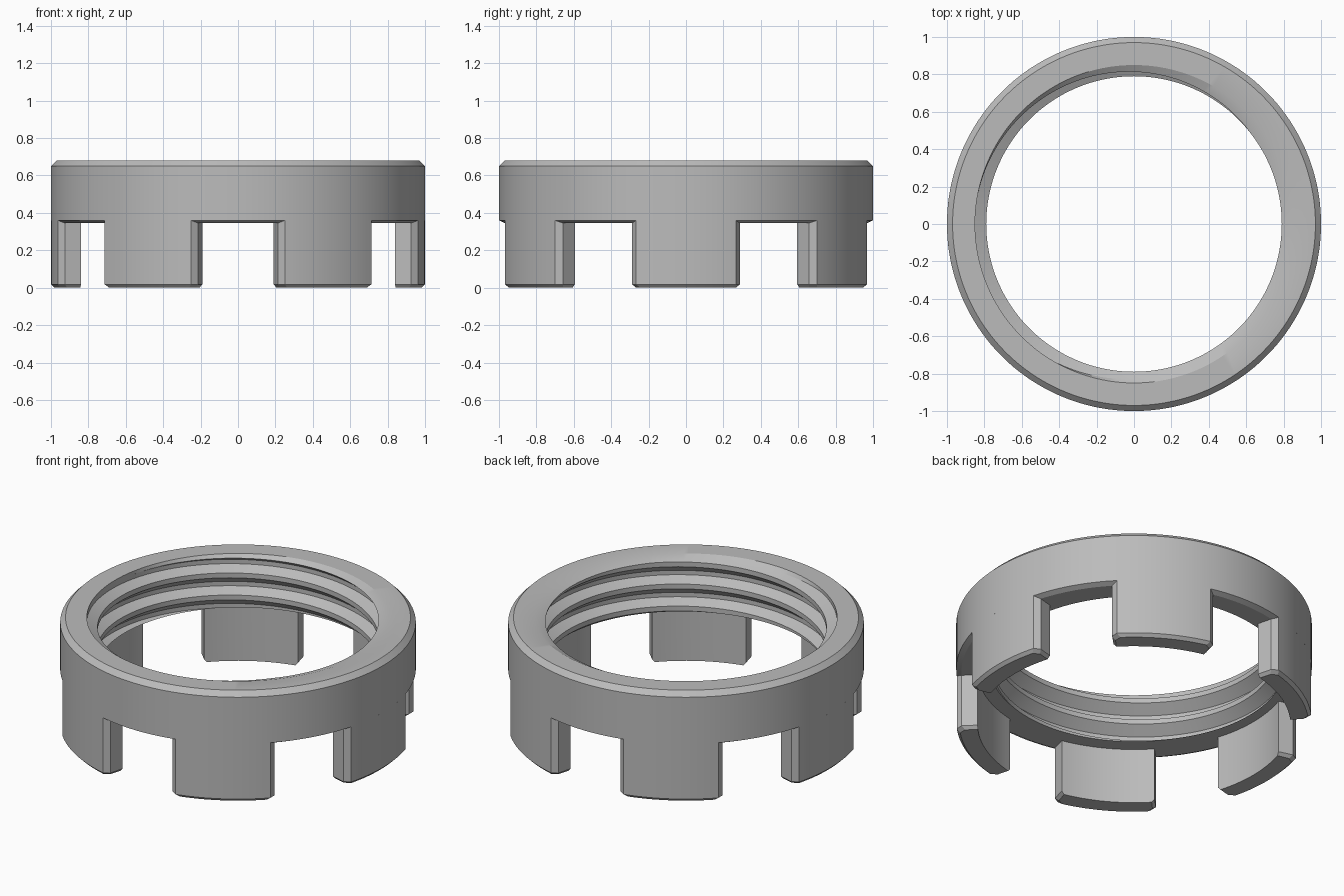
import bpy, bmesh, math

if "Cube" in bpy.data.objects:
    bpy.data.objects.remove(bpy.data.objects["Cube"])

STEPS = 180             # columns round the ring
PITCH = 0.137           # thread pitch
ROOT, CREST = 0.85, 0.79
Z_LOW, Z_TOP = 0.345, 0.68

grey = bpy.data.materials.new("grey_plastic")
grey.diffuse_color = (0.5, 0.5, 0.5, 1)
grey.use_nodes = True
grey.node_tree.nodes["Principled BSDF"].inputs["Base Color"].default_value = grey.diffuse_color


def polar(r, a, z):
    return (r * math.cos(a), r * math.sin(a), z)


def finish(bm, name):
    bmesh.ops.remove_doubles(bm, verts=bm.verts, dist=1e-5)
    bmesh.ops.recalc_face_normals(bm, faces=bm.faces)
    mesh = bpy.data.meshes.new(name)
    bm.to_mesh(mesh)
    bm.free()
    obj = bpy.data.objects.new(name, mesh)
    obj.data.materials.append(grey)
    bpy.context.collection.objects.link(obj)
    bpy.ops.object.select_all(action='DESELECT')
    obj.select_set(True)
    bpy.context.view_layer.objects.active = obj
    bpy.ops.object.shade_smooth_by_angle(angle=math.radians(22))
    return obj


# One thread pitch going down from the crest: (drop, radius)
THREAD = [(0, CREST), (0.03, CREST), (0.08, ROOT), (0.107, ROOT), (PITCH, CREST)]


def thread_radius(drop):
    d = drop % PITCH
    for (d0, r0), (d1, r1) in zip(THREAD, THREAD[1:]):
        if d <= d1:
            return r0 + (r1 - r0) * (d - d0) / (d1 - d0)
    return CREST


def ring_profile(turn):
    """Outer wall, top, threaded bore and underside at one angle."""
    crest = 0.59 + PITCH * (turn - 0.375)
    hi = Z_TOP - 0.02
    pts = [(0.97, Z_LOW), (1, 0.36), (1, 0.65), (0.97, Z_TOP), (ROOT, Z_TOP)]
    for k in range(-2, 4):
        for d, r in THREAD[:4]:
            z = crest - k * PITCH - d
            if z > hi or z < Z_LOW:
                z = min(max(z, Z_LOW), hi)
                r = thread_radius(crest - z)
            pts.append((r, z))
    return pts


# Threaded ring
bm = bmesh.new()
cols = []
for i in range(STEPS + 1):
    t = i / STEPS
    cols.append([bm.verts.new(polar(r, 2 * math.pi * t, z)) for r, z in ring_profile(t)])
for a, b in zip(cols, cols[1:]):
    n = len(a)
    for j in range(n):
        k = (j + 1) % n
        bm.faces.new((a[j], b[j], b[k], a[k]))
finish(bm, "threaded_ring")


def leg_outline(inset, mid):
    """Plan outline of a leg: outer arc, chamfered corners, inner arc."""
    def arc(r, half, n):
        return [(r, mid + math.radians(half * (2 * i / n - 1))) for i in range(n + 1)]
    cut = math.degrees(inset)
    return (arc(1 - inset, 15.5 - cut, 14) + [(0.97 - inset, mid + math.radians(17.3 - cut))]
            + arc(0.88, 17.5 - cut, 14)[::-1] + [(0.97 - inset, mid - math.radians(17.3 - cut))])


# Six legs below the ring
for n in range(6):
    bm = bmesh.new()
    mid = math.radians(60 * n)
    loops = [[bm.verts.new(polar(r, a, z)) for r, a in leg_outline(inset, mid)]
             for z, inset in ((0, 0.018), (0.018, 0), (0.36, 0))]
    for a, b in zip(loops, loops[1:]):
        for j in range(len(a)):
            k = (j + 1) % len(a)
            bm.faces.new((a[j], a[k], b[k], b[j]))
    bm.faces.new(loops[0][::-1])
    bm.faces.new(loops[-1])
    finish(bm, f"leg_{n + 1}")
